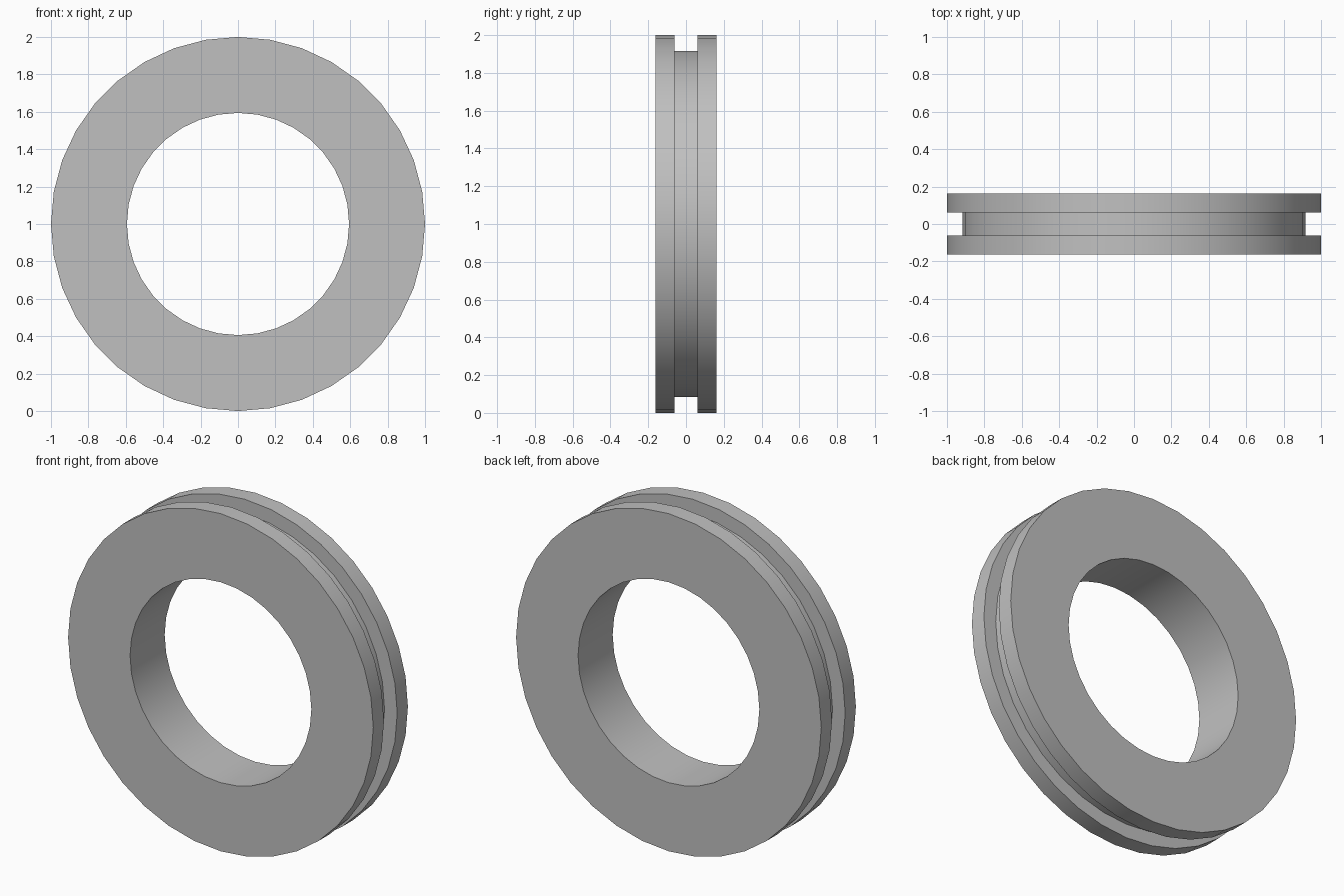
import bpy
import bmesh
from math import cos, sin, radians, tau

cube = bpy.data.objects.get("Cube")
if cube:
    bpy.data.objects.remove(cube, do_unlink=True)

SIDES = 36
OUTER, GROOVE, HOLE = 1.0, 0.917, 0.594
HALF_WIDTH, HALF_GROOVE = 0.162, 0.062

# Plain grey material
grey = bpy.data.materials.new("plain grey")
grey.use_nodes = True
colour = (0.53, 0.53, 0.53, 1)
grey.diffuse_color = colour
grey.node_tree.nodes["Principled BSDF"].inputs["Base Color"].default_value = colour

# Closed cross-section as (radius, y), with the groove in the outer rim
profile = [
    (HOLE, -HALF_WIDTH), (OUTER, -HALF_WIDTH),
    (OUTER, -HALF_GROOVE), (GROOVE, -HALF_GROOVE),
    (GROOVE, HALF_GROOVE), (OUTER, HALF_GROOVE),
    (OUTER, HALF_WIDTH), (HOLE, HALF_WIDTH),
]

# Sweep the cross-section around the y axis
bm = bmesh.new()
rings = []
for i in range(SIDES):
    a = tau * i / SIDES
    rings.append([bm.verts.new((r * cos(a), y, 1 + r * sin(a))) for r, y in profile])
for i, ring in enumerate(rings):
    after = rings[(i + 1) % SIDES]
    for j in range(len(profile)):
        k = (j + 1) % len(profile)
        bm.faces.new((ring[j], ring[k], after[k], after[j]))
bmesh.ops.recalc_face_normals(bm, faces=bm.faces)

mesh = bpy.data.meshes.new("grooved_ring")
bm.to_mesh(mesh)
bm.free()
mesh.materials.append(grey)
ring_object = bpy.data.objects.new("grooved_ring", mesh)
bpy.context.collection.objects.link(ring_object)

# Smooth round walls with sharp rims
bpy.ops.object.select_all(action="DESELECT")
ring_object.select_set(True)
bpy.context.view_layer.objects.active = ring_object
bpy.ops.object.shade_smooth_by_angle(angle=radians(30))
